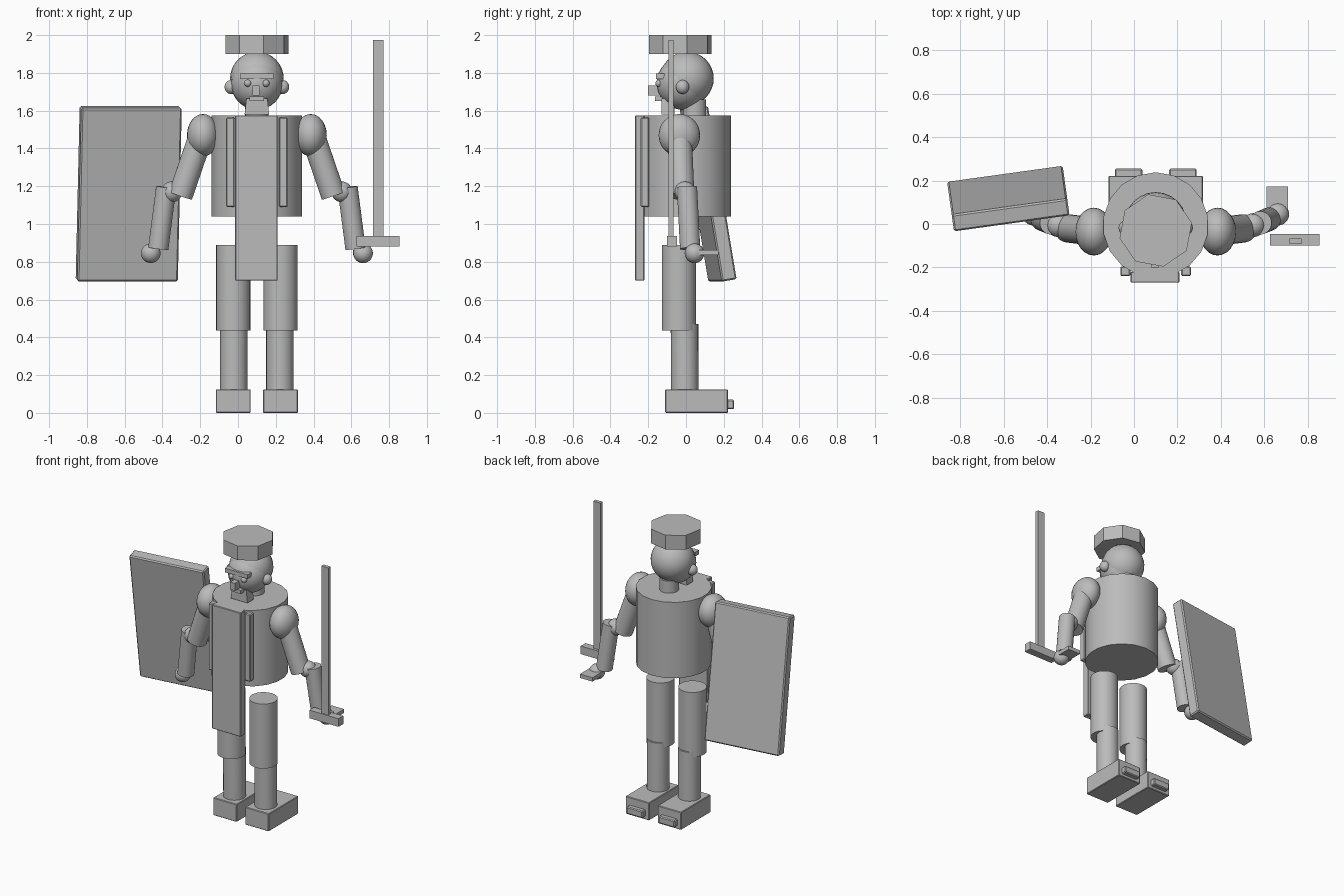
import bpy
from math import radians
from mathutils import Vector

if "Cube" in bpy.data.objects:
    bpy.data.objects.remove(bpy.data.objects["Cube"])

CX = 0.1  # body centre line

grey = bpy.data.materials.new("plain_grey")
grey.use_nodes = True
grey.diffuse_color = (0.5, 0.5, 0.5, 1)
grey.node_tree.nodes["Principled BSDF"].inputs["Base Color"].default_value = (0.5, 0.5, 0.5, 1)


def finish(name, smooth=False):
    ob = bpy.context.object
    ob.name = name
    ob.data.materials.append(grey)
    if smooth:
        bpy.ops.object.shade_smooth_by_angle(angle=radians(40))
    return ob


def box(name, low, high, bevel=0.0, rot=(0, 0, 0)):
    low, high = Vector(low), Vector(high)
    bpy.ops.mesh.primitive_cube_add(size=1, location=(low + high) / 2)
    ob = bpy.context.object
    ob.scale = high - low
    bpy.ops.object.transform_apply(location=False, rotation=False, scale=True)
    ob.rotation_euler = [radians(a) for a in rot]
    if bevel:
        mod = ob.modifiers.new("bevel", "BEVEL")
        mod.width, mod.segments = bevel, 1
    return finish(name)


def ball(name, centre, radius):
    bpy.ops.mesh.primitive_uv_sphere_add(segments=24, ring_count=16, radius=1, location=centre)
    bpy.context.object.scale = radius
    return finish(name, True)


def rod(name, start, end, radius, sides=24):
    start, end = Vector(start), Vector(end)
    axis = end - start
    bpy.ops.mesh.primitive_cylinder_add(vertices=sides, radius=radius, depth=axis.length,
                                        location=(start + end) / 2)
    bpy.context.object.rotation_euler = axis.to_track_quat("Z", "Y").to_euler()
    return finish(name, sides > 12)


# Torso and front panels
rod("torso", (CX, -0.005, 1.04), (CX, -0.005, 1.575), 0.243, 18)
box("front_panel", (-0.015, -0.27, 0.7), (0.21, -0.22, 1.575), 0.004)
for side, label in ((1, "left"), (-1, "right")):
    edges = sorted((CX + side * 0.117, CX + side * 0.163))
    box(label + "_chest_strip", (edges[0], -0.24, 1.09), (edges[1], -0.195, 1.565), 0.006)

# Head and hat
rod("neck", (CX, 0.045, 1.55), (CX, 0.045, 1.66), 0.062)
ball("face", (CX, -0.018, 1.745), (0.138, 0.138, 0.14))
ball("hair", (CX, 0.005, 1.77), (0.142, 0.142, 0.142))
hat = rod("hat", (CX, -0.03, 1.9), (CX, -0.03, 2.0), 0.17, 8)
hat.rotation_euler.z += radians(12)
box("brow", (0.01, -0.16, 1.768), (0.187, -0.115, 1.797))
box("nose", (0.078, -0.2, 1.68), (0.115, -0.13, 1.732))
box("mouth", (0.062, -0.165, 1.65), (0.137, -0.12, 1.675))

# Beard, flared toward the bottom
beard = box("beard", (0.035, -0.13, 1.58), (0.165, -0.06, 1.665))
for v in beard.data.vertices:
    if v.co.z > 0:
        v.co.x *= 0.85

for side, label in ((1, "left"), (-1, "right")):
    def at(dx, y, z):
        return (CX + side * dx, y, z)

    # Face details
    ball(label + "_ear", at(0.136, -0.018, 1.725), (0.035, 0.035, 0.037))
    ball(label + "_eye", at(0.048, -0.143, 1.745), (0.019, 0.019, 0.019))

    # Arm
    ball(label + "_shoulder", at(0.285, -0.035, 1.47), (0.085, 0.11, 0.112))
    rod(label + "_upper_arm", at(0.285, -0.035, 1.5), at(0.405, -0.02, 1.15), 0.065)
    rod(label + "_forearm", at(0.48, 0.005, 1.195), at(0.522, 0.022, 0.87), 0.054)
    ball(label + "_elbow", at(0.45, -0.005, 1.17), (0.055, 0.055, 0.055))
    ball(label + "_hand", at(0.562, 0.045, 0.845), (0.052, 0.052, 0.052))

    # Leg
    rod(label + "_thigh", at(0.125, -0.037, 0.435), at(0.125, -0.037, 0.89), 0.091)
    rod(label + "_shin", at(0.122, -0.006, 0.11), at(0.122, -0.008, 0.47), 0.073)
    ball(label + "_knee", at(0.125, -0.02, 0.475), (0.07, 0.07, 0.07))
    fx = CX + side * 0.125
    box(label + "_foot", (fx - 0.092, -0.11, 0), (fx + 0.092, 0.222, 0.125), 0.004)
    box(label + "_heel", (fx - 0.063, 0.215, 0.02), (fx + 0.063, 0.255, 0.07), 0.006)

# Sword beside the left hand
box("sword_blade", (0.715, -0.092, 0.93), (0.77, -0.066, 1.975))
box("sword_guard", (0.627, -0.1, 0.88), (0.855, -0.047, 0.937))
box("hand_plate", (0.61, 0.06, 0.835), (0.708, 0.172, 0.862))

# Tilted shield beside the right arm
box("shield", (-0.847, 0.077, 0.695), (-0.31, 0.157, 1.625), 0.008, (9.5, 0, 7.9))
